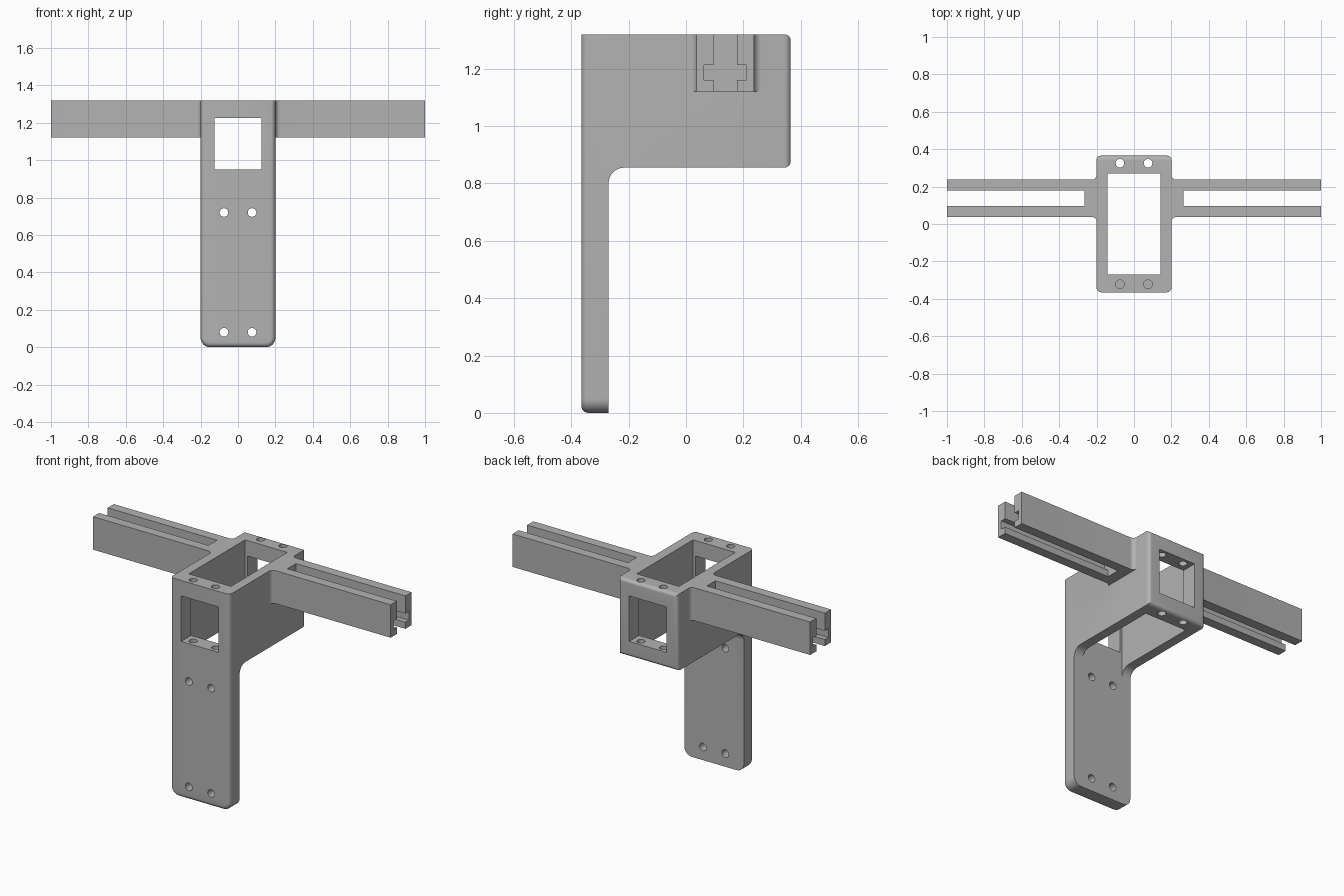
import bpy, bmesh
from math import pi, sin, cos
from mathutils import Matrix

if "Cube" in bpy.data.objects:
    bpy.data.objects.remove(bpy.data.objects["Cube"], do_unlink=True)

grey = bpy.data.materials.new("plain grey")
grey.use_nodes = True
grey.diffuse_color = (0.45, 0.45, 0.45, 1)
grey.node_tree.nodes["Principled BSDF"].inputs["Base Color"].default_value = grey.diffuse_color

HALF_W, HALF_D, INNER_D, TOP = 0.2, 0.365, 0.27, 1.32
BOX_Z, ARM_Z = 0.855, 1.12
ARM_Y, ARM_HALF = 0.137, 0.1


def make_object(name, bm):
    bmesh.ops.recalc_face_normals(bm, faces=bm.faces)
    mesh = bpy.data.meshes.new(name)
    bm.to_mesh(mesh)
    bm.free()
    mesh.materials.append(grey)
    obj = bpy.data.objects.new(name, mesh)
    bpy.context.collection.objects.link(obj)
    return obj


def extrude(points, direction):
    bm = bmesh.new()
    face = bm.faces.new([bm.verts.new(p) for p in points])
    new = bmesh.ops.extrude_face_region(bm, geom=[face])["geom"]
    bmesh.ops.translate(bm, vec=direction, verts=[v for v in new if isinstance(v, bmesh.types.BMVert)])
    bmesh.ops.recalc_face_normals(bm, faces=bm.faces)
    return bm


def box(name, x, y, z):
    lo, hi = zip(x, y, z)
    bm = bmesh.new()
    size = [b - a for a, b in zip(lo, hi)]
    mid = [(a + b) / 2 for a, b in zip(lo, hi)]
    bmesh.ops.create_cube(bm, size=1, matrix=Matrix.Translation(mid) @ Matrix.Diagonal((*size, 1)))
    return make_object(name, bm)


def drill(name, centre, depth, along_y=False):
    bm = bmesh.new()
    turn = Matrix.Rotation(pi / 2 if along_y else 0, 4, "X")
    bmesh.ops.create_cone(bm, cap_ends=True, segments=32, radius1=0.023, radius2=0.023,
                          depth=depth, matrix=Matrix.Translation(centre) @ turn)
    return make_object(name, bm)


def arc(cx, cy, r, start, end, n=8):
    angles = [start + (end - start) * i / n for i in range(n + 1)]
    return [(cx + r * cos(a), cy + r * sin(a)) for a in angles]


def combine(target, other, operation):
    mod = target.modifiers.new(operation, "BOOLEAN")
    mod.operation, mod.solver, mod.object = operation, "EXACT", other
    bpy.context.view_layer.objects.active = target
    bpy.ops.object.modifier_apply(modifier=mod.name)
    bpy.data.objects.remove(other, do_unlink=True)


def round_edges(bm, test, radius, segments=6):
    edges = [e for e in bm.edges if test(*[v.co for v in e.verts])]
    bmesh.ops.bevel(bm, geom=edges, offset=radius, segments=segments, profile=0.5, affect="EDGES")


# Upright plate and box: one side profile with an inner fillet
side = [(-HALF_D, 0), (-INNER_D, 0)]
side += arc(-INNER_D + 0.055, BOX_Z - 0.055, 0.055, pi, pi / 2)
side += [(HALF_D, BOX_Z), (HALF_D, TOP), (-HALF_D, TOP)]
bm = extrude([(-HALF_W, y, z) for y, z in side], (2 * HALF_W, 0, 0))
round_edges(bm, lambda a, b: max(a.z, b.z) < 0.001 and abs(a.y - b.y) > 0.05, 0.05, 8)
round_edges(bm, lambda a, b: max(a.y, b.y) < -HALF_D + 0.001 and min(a.z, b.z) < TOP - 0.01, 0.025)
round_edges(bm, lambda a, b: min(a.y, b.y) > HALF_D - 0.001, 0.022)
bracket = make_object("bracket", bm)

# Side arms with fillets at their roots
r = 0.025
lower = [(0.17, -ARM_HALF - r)] + arc(HALF_W + r, -ARM_HALF - r, r, pi, pi / 2) + [(1, -ARM_HALF)]
outline = lower + [(x, -y) for x, y in reversed(lower)]
for s in (-1, 1):
    bm = extrude([(s * x, ARM_Y + y, ARM_Z) for x, y in outline], (0, 0, TOP - ARM_Z))
    combine(bracket, make_object("arm", bm), "UNION")

# Open shaft and the window through front and back
combine(bracket, box("shaft", (-0.142, 0.142), (-INNER_D, INNER_D), (0.75, 1.5)), "DIFFERENCE")
combine(bracket, box("window", (-0.126, 0.126), (-0.5, 0.5), (0.95, 1.226)), "DIFFERENCE")

# Arm slots with a wider groove in the middle
for s in (-1, 1):
    span = sorted((s * 0.265, s * 1.1))
    for half, z in ((0.041, (1, 1.5)), (0.074, (1.16, 1.213))):
        combine(bracket, box("slot", span, (ARM_Y - half, ARM_Y + half), z), "DIFFERENCE")

# Screw holes
for x in (-0.075, 0.075):
    for z in (0.08, 0.72):
        combine(bracket, drill("plate_hole", (x, -0.32, z), 0.3, True), "DIFFERENCE")
    for y in (-0.322, 0.325):
        combine(bracket, drill("box_hole", (x, y, 1.15), 0.6), "DIFFERENCE")

bpy.ops.object.select_all(action="DESELECT")
bracket.select_set(True)
bpy.context.view_layer.objects.active = bracket
bpy.ops.object.shade_smooth_by_angle(angle=0.5)
